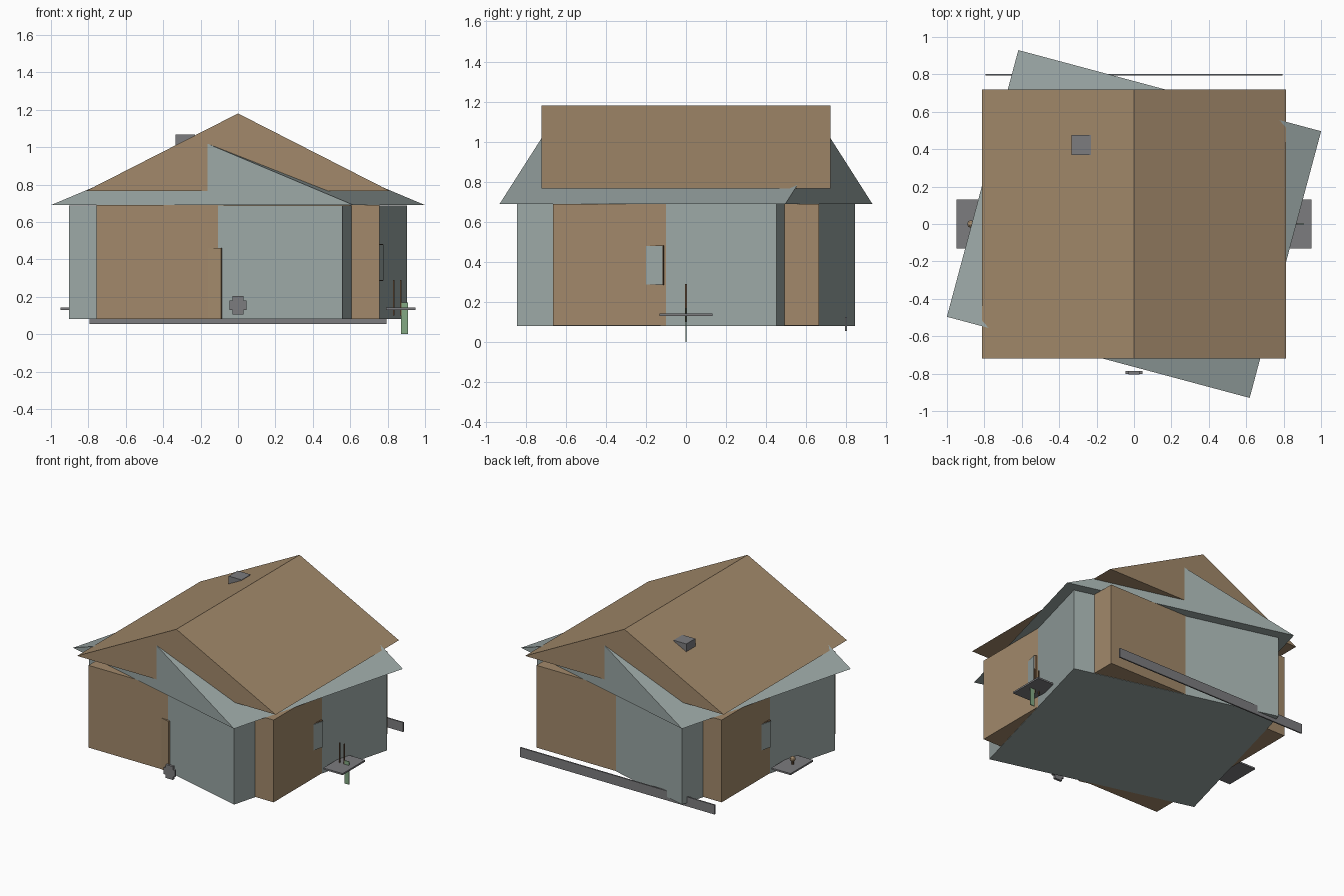
import bpy
import math
from mathutils import Matrix

if "Cube" in bpy.data.objects:
    bpy.data.objects.remove(bpy.data.objects["Cube"], do_unlink=True)


def make_material(name, rgb):
    mat = bpy.data.materials.new(name)
    mat.use_nodes = True
    mat.diffuse_color = (*rgb, 1)
    mat.node_tree.nodes["Principled BSDF"].inputs["Base Color"].default_value = (*rgb, 1)
    return mat


TAN = make_material("tan wood", (0.36, 0.25, 0.145))
PALE = make_material("pale blue grey", (0.33, 0.39, 0.38))
STONE = make_material("stone grey", (0.20, 0.20, 0.21))
GREEN = make_material("leaf green", (0.23, 0.40, 0.23))
BARK = make_material("dark bark", (0.16, 0.09, 0.045))

TURN = Matrix.Rotation(math.radians(-15), 4, "Z")
STRAIGHT = Matrix.Identity(4)


def build(name, verts, faces, mat, turn=STRAIGHT):
    mesh = bpy.data.meshes.new(name)
    mesh.from_pydata([turn @ Matrix.Translation(v).to_translation() for v in verts], [], faces)
    mesh.materials.append(mat)
    obj = bpy.data.objects.new(name, mesh)
    bpy.context.collection.objects.link(obj)
    return obj


def box(name, xs, ys, zs, mat, turn=STRAIGHT):
    verts = [(x, y, z) for z in zs for x, y in
             ((xs[0], ys[0]), (xs[1], ys[0]), (xs[1], ys[1]), (xs[0], ys[1]))]
    sides = [(i, (i + 1) % 4, (i + 1) % 4 + 4, i + 4) for i in range(4)]
    return build(name, verts, [(3, 2, 1, 0), (4, 5, 6, 7)] + sides, mat, turn)


def gable_roof(name, half_x, half_y, eave, ridge, mat, turn=STRAIGHT):
    verts = [p for y in (-half_y, half_y)
             for p in ((-half_x, y, eave), (half_x, y, eave), (0, y, ridge))]
    faces = [(0, 1, 2), (5, 4, 3), (0, 3, 4, 1), (1, 4, 5, 2), (2, 5, 3, 0)]
    return build(name, verts, faces, mat, turn)


# Two crossing house bodies with their gabled roofs
W, D = 0.757, 0.67
box("straight_walls", (-W, W), (-D + 0.005, D - 0.005), (0.082, 0.69), TAN)
box("turned_walls", (-W, W), (-D, D), (0.08, 0.688), PALE, TURN)
gable_roof("straight_roof", 0.812, 0.72, 0.766, 1.18, TAN)
gable_roof("turned_roof", 0.838, 0.738, 0.69, 1.03, PALE, TURN)

# Door and side windows sit on the turned body
box("front_door", (-0.09, 0.09), (-0.684, -0.66), (0.081, 0.46), TAN, TURN)
for side, label in ((1, "left"), (-1, "right")):
    span = lambda a, b: tuple(sorted((side * a, side * b)))
    box(label + "_window_frame", span(0.74, 0.778), (-0.09, 0.09), (0.285, 0.482), BARK, TURN)
    box(label + "_window_pane", span(0.775, 0.783), (-0.088, 0.088), (0.288, 0.479), PALE, TURN)
    # Thin shelf beside the house
    box(label + "_shelf", span(0.79, 0.948), (-0.132, 0.132), (0.13, 0.142), STONE)

# Chimney and back rail
box("chimney", (-0.335, -0.23), (0.37, 0.475), (0.92, 1.067), STONE)
box("back_rail", (-0.795, 0.795), (0.793, 0.803), (0.055, 0.125), STONE)

# Stepped stone emblem in front
box("front_stone_wide", (-0.046, 0.046), (-0.803, -0.787), (0.13, 0.18), STONE)
box("front_stone_tall", (-0.03, 0.03), (-0.804, -0.786), (0.106, 0.205), STONE)

# Two stakes and a leaf on the left shelf
for x in (0.832, 0.87):
    box("stake", (x - 0.004, x + 0.004), (-0.004, 0.004), (0.1, 0.29), BARK)
box("leaf", (0.872, 0.908), (-0.003, 0.003), (0, 0.17), GREEN)

# Small knob on the right shelf
bpy.ops.mesh.primitive_cylinder_add(vertices=8, radius=0.009, depth=0.04,
                                    location=(-0.872, 0, 0.155))
stem = bpy.context.object
stem.name = "knob_stem"
stem.data.materials.append(BARK)
bpy.ops.mesh.primitive_uv_sphere_add(segments=8, ring_count=6, radius=0.02,
                                     location=(-0.872, 0, 0.18))
knob = bpy.context.object
knob.name = "knob_ball"
knob.data.materials.append(TAN)
